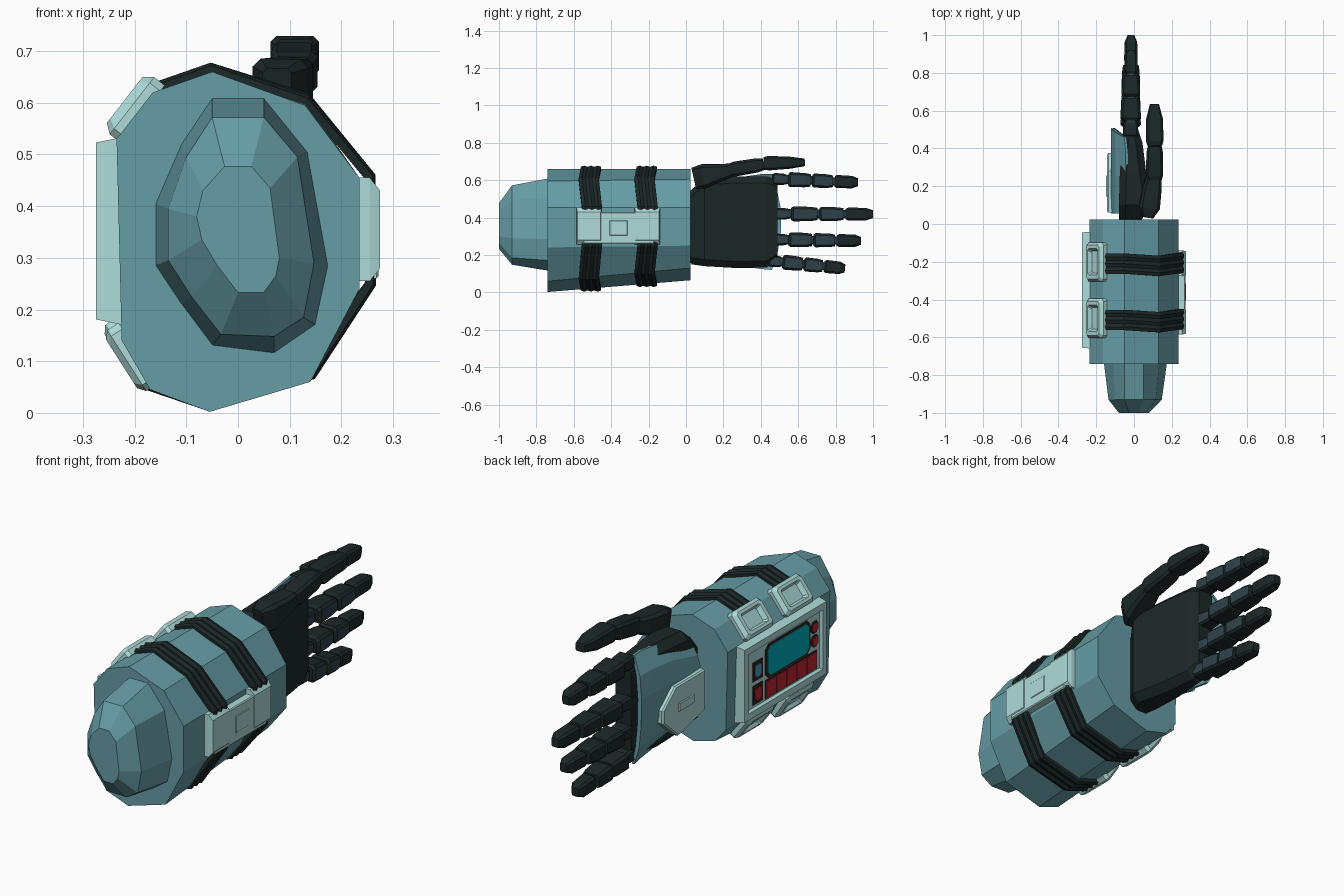
import bpy, bmesh, math
from mathutils import Vector as V

if "Cube" in bpy.data.objects:
    bpy.data.objects.remove(bpy.data.objects["Cube"])


def material(name, rgb):
    m = bpy.data.materials.new(name)
    m.diffuse_color = (*rgb, 1)
    m.use_nodes = True
    m.node_tree.nodes["Principled BSDF"].inputs["Base Color"].default_value = m.diffuse_color
    return m


TEAL = material("teal armour", (0.132, 0.335, 0.38))
LIGHT = material("pale teal", (0.42, 0.71, 0.69))
DARK = material("black rubber", (0.012, 0.021, 0.021))
SLATE = material("dark slate", (0.028, 0.054, 0.066))
CYAN = material("cyan screen", (0.0, 0.42, 0.50))
RED = material("red button", (0.52, 0.018, 0.03))
BROWN = material("dark brown", (0.035, 0.016, 0.015))
BLUE = material("blue button", (0.06, 0.34, 0.52))


def loft(name, rings, mat, palm_mat=None):
    """Skin a closed solid through rings of equal point count."""
    bm = bmesh.new()
    rows = [[bm.verts.new(p) for p in r] for r in rings]
    n = len(rows[0])
    for a, b in zip(rows, rows[1:]):
        for i in range(n):
            j = (i + 1) % n
            bm.faces.new((a[i], a[j], b[j], b[i]))
    bm.faces.new(rows[0])
    bm.faces.new(rows[-1])
    bmesh.ops.recalc_face_normals(bm, faces=bm.faces)
    if palm_mat:
        for f in bm.faces:
            f.material_index = 1 if f.normal.x > 0.8 else 0
    me = bpy.data.meshes.new(name)
    bm.to_mesh(me)
    bm.free()
    me.materials.append(mat)
    if palm_mat:
        me.materials.append(palm_mat)
    ob = bpy.data.objects.new(name, me)
    bpy.context.collection.objects.link(ob)
    return ob


def at_y(y, pts):
    return [V((x, y, z)) for x, z in pts]


def oct_pts(x0, x1, z0, z1, c):
    return [(x0 + c, z0), (x1 - c, z0), (x1, z0 + c), (x1, z1 - c),
            (x1 - c, z1), (x0 + c, z1), (x0, z1 - c), (x0, z0 + c)]


def stepped(name, o, u, v, n, steps, mat, c=0.0):
    """Stack of nested (optionally clipped) rectangles: half u, half v, height."""
    rings = []
    for hu, hv, h in steps:
        k = c * hu / steps[0][0]
        p = oct_pts(-hu, hu, -hv, hv, k) if c else [(-hu, -hv), (hu, -hv), (hu, hv), (-hu, hv)]
        rings.append([V(o) + V(u) * a + V(v) * b + V(n) * h for a, b in p])
    return loft(name, rings, mat)


# Forearm shell
FRONT = [(-.055, .002), (.14, .06), (.235, .24), (.235, .455), (.13, .595),
         (-.05, .66), (-.165, .62), (-.235, .53), (-.225, .14), (-.17, .045)]
REAR = [(-.055, .065), (.14, .13), (.235, .25), (.235, .455), (.13, .605),
        (-.05, .66), (-.165, .62), (-.235, .53), (-.225, .16), (-.17, .095)]


def section(y):
    t = (y + .74) / .76
    return [V(a).lerp(V(b), t) for a, b in zip(FRONT, REAR)]


loft("forearm", [at_y(-.74, FRONT), at_y(.025, REAR)], TEAL)

# Elbow cap
E0 = [(-.05, .61), (.05, .61), (.135, .505), (.175, .285), (.15, .17), (.07, .115),
      (-.05, .13), (-.11, .21), (-.16, .285), (-.16, .405), (-.11, .52)]
E1 = [(-.05, .572), (.05, .572), (.115, .495), (.147, .29), (.127, .185), (.07, .148),
      (-.033, .152), (-.09, .225), (-.135, .295), (-.135, .395), (-.1, .495)]
E2 = [(-.026, .477), (.026, .477), (.062, .435), (.08, .3), (.073, .265), (.05, .233),
      (0, .233), (-.04, .285), (-.07, .335), (-.08, .38), (-.068, .43)]
loft("elbow_cap", [at_y(-.73, E0), at_y(-.93, E1), at_y(-1, E2)], TEAL)

# Ribbed straps with their buckles
RIB = [(-.054, -.004), (-.054, .012), (-.036, .018), (-.018, .011), (0, .018),
       (.018, .011), (.036, .018), (.054, .012), (.054, -.004)]
for k, yc in enumerate((-.508, -.21)):
    s = section(yc)
    path = [s[9], s[0], s[1], V((.25, .252)), V((.25, .453)), s[4], s[5], s[6]]
    shift = [0, 0, -.012, .005, .005, -.012, 0, 0]
    rings = []
    for p, dy in zip(path, shift):
        out = (p - V((0, .33))).normalized()
        rings.append([V((p.x + out.x * h, yc + y + dy, p.y + out.y * h)) for y, h in RIB])
    loft(f"strap_{k}", rings, DARK)
    for side, a, b, top, slide in (("top", s[6], s[7], .034, -.012), ("bottom", s[8], s[9], .028, -.008)):
        u = (b - a).normalized()
        m = (a + b) / 2 + u * slide
        n = V((u.y, -u.x))
        if n.x > 0:
            n = -n
        stepped(f"buckle_{side}_{k}", (m.x, yc + .009, m.y), (u.x, 0, u.y), Y if k > 9 else (0, 1, 0),
                (n.x, 0, n.y), [(.07, .104, -.01), (.07, .104, .016), (.056, .09, top),
                                (.043, .07, top), (.034, .058, .012)], LIGHT, .014)

# Side clasp joining the straps
Y, Z, X = (0, 1, 0), (0, 0, 1), (1, 0, 0)
stepped("clasp_bar", (.23, -.36, .345), Y, Z, X, [(.19, .085, 0), (.19, .085, .038), (.185, .08, .042)], LIGHT)
for k, yc in enumerate((-.518, -.207)):
    stepped(f"clasp_end_{k}", (.23, yc, .355), Y, Z, X,
            [(.068, .1, 0), (.068, .1, .025), (.062, .075, .045)], LIGHT)
stepped("clasp_inset", (.27, -.36, .345), Y, Z, X, [(.05, .042, 0), (.045, .037, .005)], LIGHT)

# Control panel frame on the left side
NX = (-1, 0, 0)
stepped("panel_frame", (-.222, -.35, .352), Y, Z, NX,
        [(.31, .182, 0), (.305, .171, .053), (.277, .14, .053), (.27, .134, .04)], LIGHT)


def plate(name, y, z, hy, hz, mat, level=0, c=0.0):
    stepped(name, (-.261 - .003 * level, y, z), Y, Z, NX, [(hy, hz, 0), (hy, hz, .004)], mat, c)


# Screen, button row and small controls
plate("screen_bezel", -.382, .397, .166, .08, BROWN, 0, .022)
plate("screen", -.382, .397, .153, .069, CYAN, 1, .02)
plate("button_tray", -.405, .269, .192, .044, BROWN)
for i in range(5):
    plate(f"red_key_{i}", -.405 + .0755 * (i - 2), .269, .0345, .038, RED, 1)
for i, (z, mat) in enumerate(((.385, BLUE), (.275, RED))):
    plate(f"switch_base_{i}", -.158, z, .036, .045, BROWN)
    plate(f"switch_{i}", -.158, z, .022, .028, mat, 1, .009)
for i, z in enumerate((.425, .36)):
    plate(f"knob_base_{i}", -.583, z, .028, .028, BROWN, 0, .016)
    plate(f"knob_{i}", -.583, z, .02, .02, RED, 1, .011)

# Palm, from wrist to knuckles
PALM = [(.0, -.07, .03, .2, .52), (.03, -.08, .045, .15, .55), (.1, -.08, .09, .14, .61),
        (.27, -.075, .065, .13, .62), (.43, -.065, .045, .133, .62), (.49, -.055, .025, .17, .6)]
loft("palm", [at_y(y, oct_pts(a, b, c, d, .035)) for y, a, b, c, d in PALM], DARK)

# Curved armour on the back of the hand, finger end bowed outward
GUARD = [(.055, .17, .55, -.065, 0), (.25, .145, .61, -.045, 0), (.4, .125, .632, -.045, 0), (.51, .12, .632, -.052, .05)]
rings = []
for y, z0, z1, edge, bow in GUARD:
    prof = [(0, edge), (.2, -.1), (.42, -.122), (.66, -.122), (.85, -.1), (1, edge)]
    back = [(t, min(x + .02, edge + .012)) for t, x in reversed(prof)]
    rings.append([V((x, y - bow * (2 * t - 1) ** 2, z0 + (z1 - z0) * t)) for t, x in prof + back])
loft("hand_guard", rings, TEAL)

# Raised badge plate on the guard
HEX = [(.06, .25), (.06, .44), (.28, .44), (.375, .36), (.375, .3), (.26, .2)]
loft("guard_plate", [[V((x, .2 + (y - .2) * k, .33 + (z - .33) * k)) for y, z in HEX]
                     for x, k in ((-.105, 1), (-.136, 1), (-.143, .95))], LIGHT)
stepped("guard_slot", (-.142, .2, .335), Y, Z, NX, [(.06, .022, 0), (.055, .018, .005)], LIGHT)


def segment(name, a, b, stages, mat, palm_mat=None):
    """Chamfered finger bone from a to b; stages are t, half x, half thickness."""
    a, b = V(a), V(b)
    d = (b - a).normalized()
    s = (V((1, 0, 0)) - d * d.x).normalized()
    w = d.cross(s)
    loft(name, [[a.lerp(b, t) + s * p + w * q for p, q in oct_pts(-hx, hx, -hz, hz, min(hx, hz) * .3)]
                for t, hx, hz in stages], mat, palm_mat)


def digit(name, a, b, cuts, widths):
    """Jointed finger: slim core with one armoured block per bone."""
    a, b = V(a), V(b)
    segment(name + "_core", a, a.lerp(b, .9), [(0, .032, .026), (1, .02, .02)], SLATE)
    for i, (t0, t1) in enumerate(zip(cuts, cuts[1:])):
        hx, hz = widths[i]
        last = i == len(cuts) - 2
        segment(f"{name}_bone_{i}", a.lerp(b, t0 + .008), a.lerp(b, t1 - (0 if last else .012)),
                [(0, hx * .8, hz * .8), (.1, hx, hz), (.75, hx * .92, hz * .95),
                 (1, hx * (.5 if last else .82), hz * (.6 if last else .82))],
                DARK, None if last else SLATE)


# Four fingers
FINGERS = [("index_finger", (.46, .607), (.92, .588)), ("middle_finger", (.46, .42), (1, .418)),
           ("ring_finger", (.46, .283), (.935, .275)), ("little_finger", (.44, .17), (.85, .128))]
for name, (y0, z0), (y1, z1) in FINGERS:
    digit(name, (-.018, y0, z0), (-.016, y1, z1), (0, .18, .46, .72, 1),
          [(.042, .032), (.054, .04), (.05, .038), (.036, .035)])

# Thumb, bent at its joints
segment("thumb_base", (.075, .045, .61), (.105, .25, .655),
        [(0, .028, .058), (.25, .055, .065), (.7, .05, .045), (1, .04, .034)], DARK)
segment("thumb_core", (.108, .2, .65), (.108, .55, .69), [(0, .03, .025), (1, .025, .02)], DARK)
segment("thumb_bone_0", (.108, .235, .655), (.11, .415, .685),
        [(0, .038, .034), (.15, .046, .04), (.8, .043, .038), (1, .035, .03)], DARK)
segment("thumb_bone_1", (.11, .415, .69), (.108, .635, .695),
        [(0, .038, .033), (.12, .047, .039), (.65, .044, .032), (1, .024, .02)], DARK)
